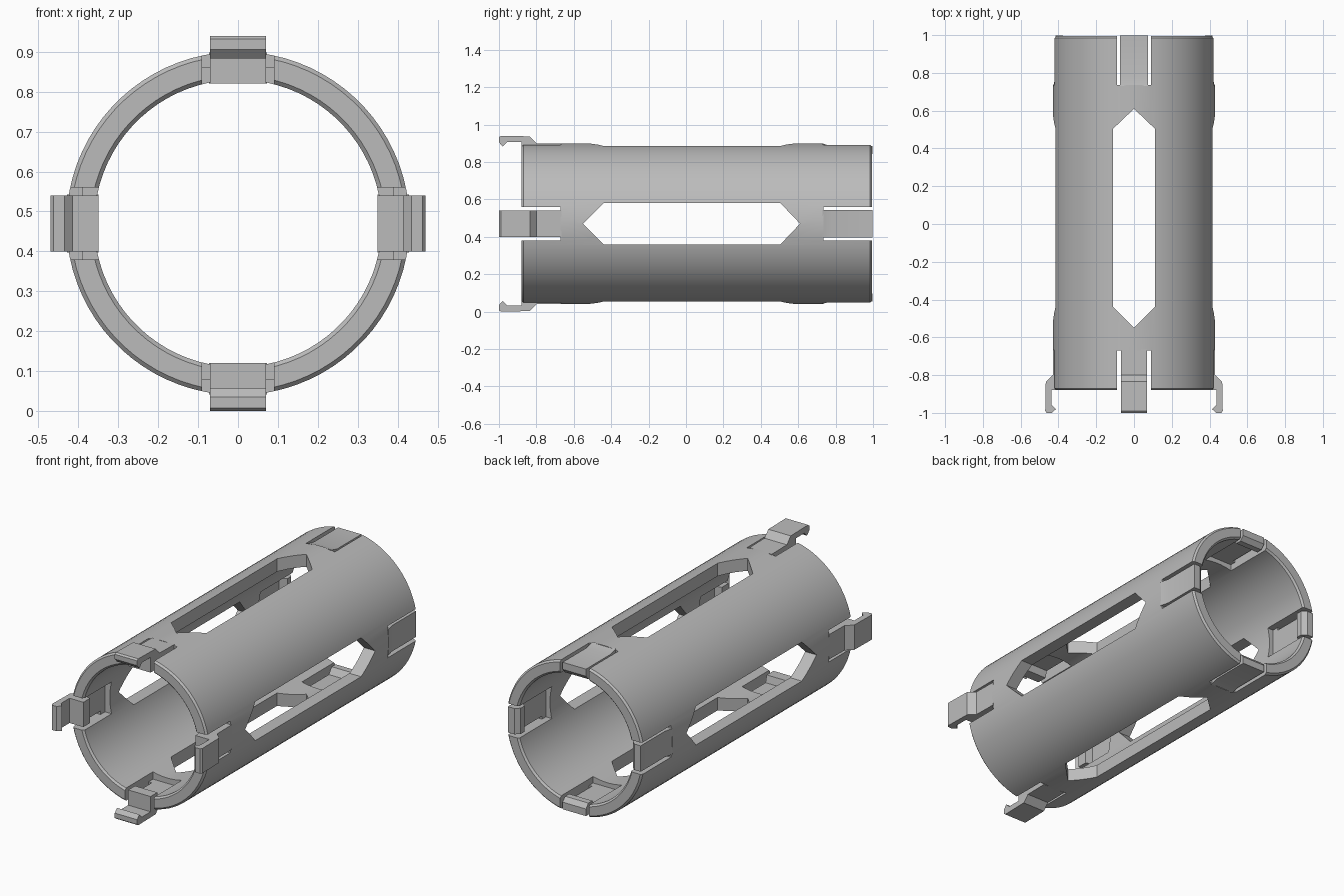
import bpy
import bmesh
import math
from mathutils import Matrix

AXIS_Z = 0.47
OUTER, INNER = 0.43, 0.36
FRONT, BACK = -0.88, 0.995
SEGMENTS = 80

cube = bpy.data.objects.get("Cube")
if cube:
    bpy.data.objects.remove(cube, do_unlink=True)

grey = bpy.data.materials.new("plain grey")
grey.use_nodes = True
grey.diffuse_color = (0.5, 0.5, 0.5, 1)
grey.node_tree.nodes["Principled BSDF"].inputs["Base Color"].default_value = (0.5, 0.5, 0.5, 1)


def make_object(name, bm):
    bmesh.ops.recalc_face_normals(bm, faces=bm.faces)
    mesh = bpy.data.meshes.new(name)
    bm.to_mesh(mesh)
    bm.free()
    mesh.materials.append(grey)
    obj = bpy.data.objects.new(name, mesh)
    bpy.context.collection.objects.link(obj)
    return obj


def prism(name, points, low, high, place, turn):
    """Extrude a flat outline, then turn it about the tube axis in quarter steps."""
    bm = bmesh.new()
    face = bm.faces.new([bm.verts.new(place(a, b, low)) for a, b in points])
    top = bmesh.ops.extrude_face_region(bm, geom=[face])["geom"]
    for v in top:
        if isinstance(v, bmesh.types.BMVert):
            # shift along the extrusion direction
            start, end = place(0, 0, low), place(0, 0, high)
            v.co.x += end[0] - start[0]
            v.co.y += end[1] - start[1]
            v.co.z += end[2] - start[2]
    bm.transform(Matrix.Translation((0, 0, AXIS_Z)) @ Matrix.Rotation(turn * math.pi / 2, 4, "Y"))
    return make_object(name, bm)


def radial(a, b, c):
    return (a, b, c)


def sideways(a, b, c):
    return (c, a, b)


def box(a0, a1, b0, b1):
    return [(a0, b0), (a1, b0), (a1, b1), (a0, b1)]


def smooth(obj):
    bpy.ops.object.select_all(action="DESELECT")
    obj.select_set(True)
    bpy.context.view_layer.objects.active = obj
    bpy.ops.object.shade_smooth_by_angle(angle=math.radians(25))


# Tube wall: chamfered section spun around the long axis
c = 0.01
section = [(FRONT, INNER + c), (FRONT, OUTER - c), (FRONT + c, OUTER), (BACK - c, OUTER),
           (BACK, OUTER - c), (BACK, INNER + c), (BACK - c, INNER), (FRONT + c, INNER)]
bm = bmesh.new()
rings = []
for i in range(SEGMENTS):
    t = 2 * math.pi * (i + 0.5) / SEGMENTS
    rings.append([bm.verts.new((r * math.sin(t), y, AXIS_Z + r * math.cos(t))) for y, r in section])
for i, ring in enumerate(rings):
    after = rings[(i + 1) % SEGMENTS]
    for j in range(len(section)):
        k = (j + 1) % len(section)
        bm.faces.new((ring[j], ring[k], after[k], after[j]))
tube = make_object("tube_wall", bm)

# Cutters: long pointed windows, end notches for the tabs, shallow inner pockets
window = [(0, -0.55), (0.11, -0.44), (0.11, 0.505), (0, 0.61), (-0.11, 0.505), (-0.11, -0.44)]
notch_front = box(-0.09, 0.09, -1.1, -0.67)
notch_back = box(-0.09, 0.09, 0.735, 1.1)
pocket_front = box(-0.69, -0.63, 0.3, 0.39)
pocket_back = box(0.70, 0.755, 0.3, 0.385)
for turn in range(4):
    cutters = [prism("cutter", shape, 0.2, 0.6, radial, turn)
               for shape in (window, notch_front, notch_back)]
    cutters += [prism("cutter", shape, -0.09, 0.09, sideways, turn)
                for shape in (pocket_front, pocket_back)]
    for cutter in cutters:
        cutter.hide_render = True
        mod = tube.modifiers.new("cut", "BOOLEAN")
        mod.operation = "DIFFERENCE"
        mod.solver = "EXACT"
        mod.object = cutter
        bpy.context.view_layer.objects.active = tube
        bpy.ops.object.modifier_apply(modifier=mod.name)
        bpy.data.objects.remove(cutter, do_unlink=True)
smooth(tube)

# Spring tabs: hooked ones at the front, plain lipped ones at the back
hook_tab = [(-0.665, 0.428), (-0.80, 0.43), (-0.835, 0.467), (-0.99, 0.47), (-1.0, 0.462),
            (-1.0, 0.435), (-0.98, 0.413), (-0.957, 0.436), (-0.88, 0.436), (-0.88, 0.35),
            (-0.82, 0.35), (-0.81, 0.39), (-0.665, 0.39)]
lip_tab = [(0.73, 0.428), (0.78, 0.415), (0.997, 0.415), (0.997, 0.375), (0.975, 0.35),
           (0.94, 0.35), (0.915, 0.385), (0.73, 0.385)]
for turn, side in enumerate(("top", "left", "bottom", "right")):
    smooth(prism("hook_tab_" + side, hook_tab, -0.07, 0.07, sideways, turn))
    smooth(prism("lip_tab_" + side, lip_tab, -0.073, 0.073, sideways, turn))
